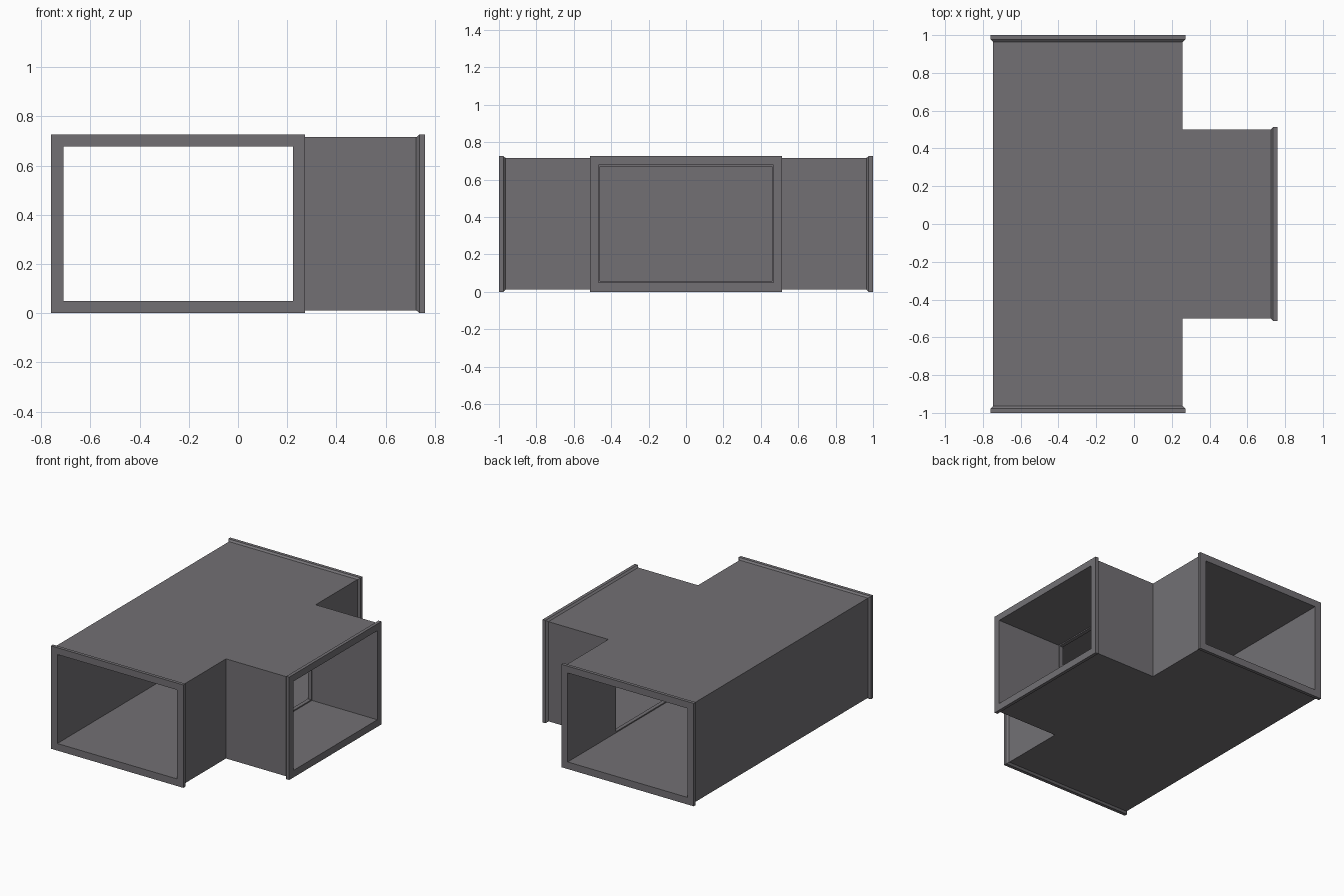
import bpy, bmesh
from mathutils import Vector

if "Cube" in bpy.data.objects:
    bpy.data.objects.remove(bpy.data.objects["Cube"])

grey = bpy.data.materials.new("duct grey")
grey.diffuse_color = (0.17, 0.163, 0.175, 1)
grey.use_nodes = True
grey.node_tree.nodes["Principled BSDF"].inputs["Base Color"].default_value = grey.diffuse_color

CX = -0.2435            # centre line of the main duct
Z0, Z1 = 0.012, 0.715   # outer skin
IN0, IN1 = 0.05, 0.678  # inner skin


def finish(name, bm):
    bmesh.ops.recalc_face_normals(bm, faces=bm.faces)
    me = bpy.data.meshes.new(name)
    bm.to_mesh(me)
    bm.free()
    me.materials.append(grey)
    ob = bpy.data.objects.new(name, me)
    bpy.context.collection.objects.link(ob)
    return ob


def box(name, x0, x1, y0, y1, z0, z1):
    bm = bmesh.new()
    bmesh.ops.create_cube(bm, size=1)
    for v in bm.verts:
        v.co = Vector(((x0 + x1) / 2 + v.co.x * (x1 - x0),
                       (y0 + y1) / 2 + v.co.y * (y1 - y0),
                       (z0 + z1) / 2 + v.co.z * (z1 - z0)))
    return finish(name, bm)


def flange(name, half, inner, place):
    """Rectangular rim: loops of (depth, half width, z low, z high), closed on itself."""
    outer = half + 0.0145
    profile = [(0.036, half, Z0, Z1), (0.023, outer, 0, 0.726), (0, outer, 0, 0.726),
               (0, inner, IN0, IN1), (0.01, inner, IN0, IN1), (0.01, half, Z0, Z1)]
    bm = bmesh.new()
    loops = [[bm.verts.new(place(d, u, z)) for u, z in ((-w, a), (w, a), (w, b), (-w, b))]
             for d, w, a, b in profile]
    for i, lo in enumerate(loops):
        nx = loops[(i + 1) % len(loops)]
        for k in range(4):
            j = (k + 1) % 4
            bm.faces.new((lo[k], lo[j], nx[j], nx[k]))
    return finish(name, bm)


# T-shaped duct body, extruded from its plan
xl, xr = CX - 0.502, CX + 0.5
plan = [(xl, -0.99), (xr, -0.99), (xr, -0.5), (0.75, -0.5),
        (0.75, 0.5), (xr, 0.5), (xr, 0.99), (xl, 0.99)]
bm = bmesh.new()
base = bm.faces.new([bm.verts.new((x, y, Z0)) for x, y in plan])
top = bmesh.ops.extrude_face_region(bm, geom=[base])["geom"]
bmesh.ops.translate(bm, vec=(0, 0, Z1 - Z0), verts=[v for v in top if isinstance(v, bmesh.types.BMVert)])
body = finish("duct_body", bm)

# Air passages: main run, branch run, and the slightly smaller port between them
cutters = [box("main_passage_cutter", CX - 0.4665, CX + 0.4665, -1.1, 1.1, IN0, IN1),
           box("branch_passage_cutter", 0.25, 0.9, -0.468, 0.468, IN0, IN1),
           box("port_cutter", 0.1, 0.4, -0.46, 0.46, IN0 + 0.008, IN1 - 0.008)]
for c in cutters:
    m = body.modifiers.new(c.name, 'BOOLEAN')
    m.operation, m.solver, m.object = 'DIFFERENCE', 'EXACT', c
    c.hide_render = True
    c.hide_set(True)

# Flared rims on the three openings
flange("front_flange", 0.502, 0.4665, lambda d, u, z: (CX + u, -1 + d, z))
flange("back_flange", 0.502, 0.4665, lambda d, u, z: (CX + u, 1 - d, z))
flange("branch_flange", 0.5, 0.468, lambda d, u, z: (0.76 - d, u, z))
